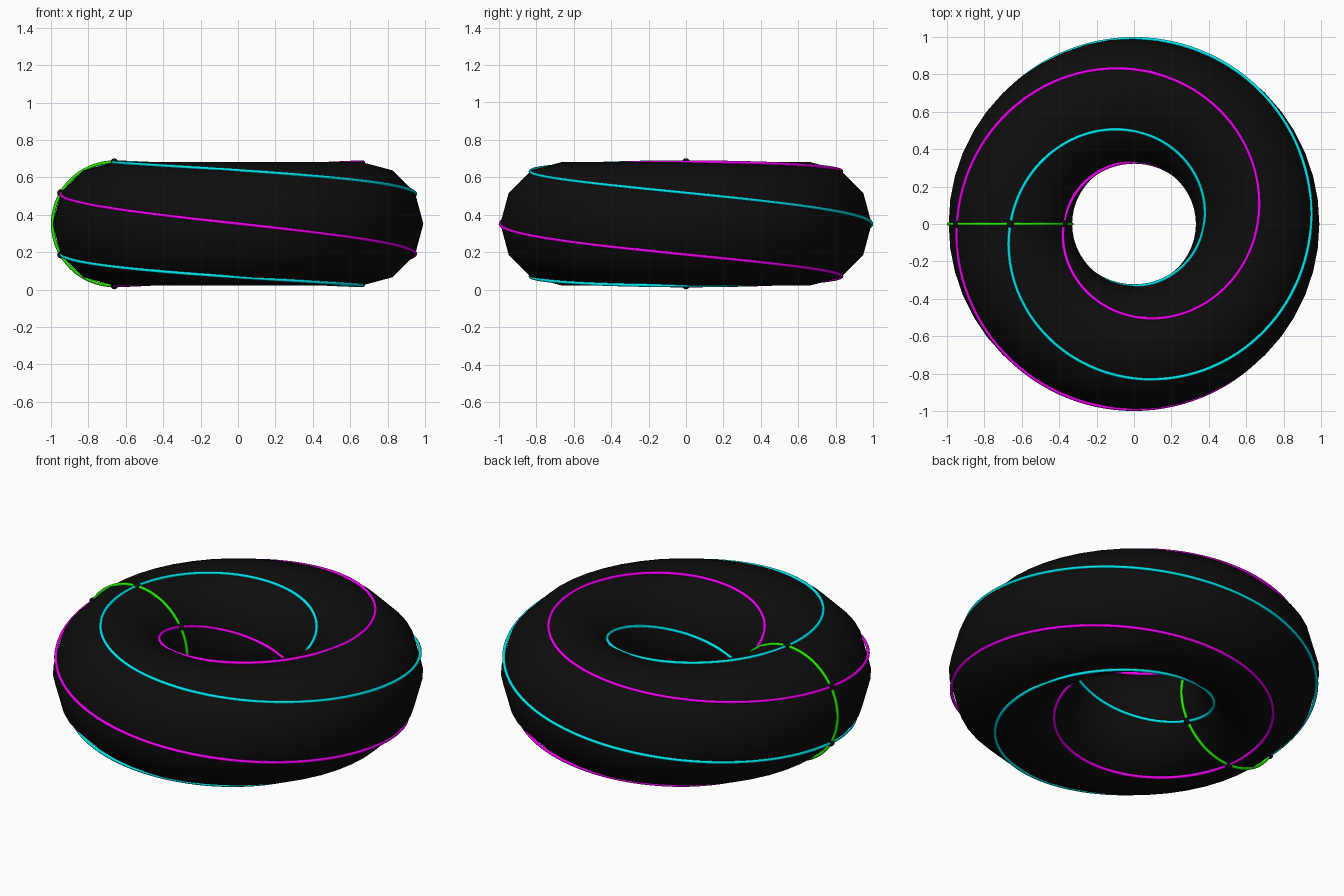
import bpy
from math import sin, cos, pi, radians

if "Cube" in bpy.data.objects:
    bpy.data.objects.remove(bpy.data.objects["Cube"])

R, r, ZC = 0.661, 0.330, 0.352   # ring radius, tube radius, centre height


def material(name, color):
    m = bpy.data.materials.new(name)
    m.diffuse_color = color
    m.use_nodes = True
    m.node_tree.nodes["Principled BSDF"].inputs["Base Color"].default_value = m.diffuse_color
    return m


black = material("black", (0.004, 0.004, 0.004, 1))
cyan = material("cyan", (0.0, 0.8, 0.85, 1))
magenta = material("magenta", (0.85, 0.0, 0.85, 1))
green = material("green", (0.02, 0.8, 0.0, 1))


def on_ring(phi, v):
    d = R + r * cos(v)
    return (d * cos(phi), d * sin(phi), ZC + r * sin(v))


def wire(name, points, radius, mat, closed=True):
    cu = bpy.data.curves.new(name, 'CURVE')
    cu.dimensions = '3D'
    cu.bevel_depth = radius
    cu.bevel_resolution = 2
    cu.use_fill_caps = True
    sp = cu.splines.new('POLY')
    sp.points.add(len(points) - 1)
    for p, co in zip(sp.points, points):
        p.co = (*co, 1)
    sp.use_cyclic_u = closed
    sp.use_smooth = True
    cu.materials.append(mat)
    ob = bpy.data.objects.new(name, cu)
    bpy.context.collection.objects.link(ob)


# Black ring body
bpy.ops.mesh.primitive_torus_add(major_segments=48, minor_segments=12,
                                 major_radius=R, minor_radius=r, location=(0, 0, ZC))
body = bpy.context.object
body.name = "ring_body"
body.data.materials.append(black)
bpy.ops.object.shade_smooth()


# Two spiral wires: three turns round the ring, one turn round the tube
def spiral(name, start, mat):
    n = 360
    wire(name, [on_ring(pi + 6 * pi * i / n, radians(start) - 2 * pi * i / n)
                for i in range(n)], 0.009, mat)


spiral("cyan_spiral", 90, cyan)
spiral("magenta_spiral", 30, magenta)

# Green hoop round the tube
wire("green_hoop", [on_ring(pi, 2 * pi * i / 72) for i in range(72)], 0.009, green)

# Small black beads where the hoop meets the spirals
for i in range(6):
    bpy.ops.mesh.primitive_uv_sphere_add(segments=16, ring_count=8, radius=0.02,
                                         location=on_ring(pi, radians(30 + 60 * i)))
    bead = bpy.context.object
    bead.name = f"crossing_bead_{i + 1}"
    bead.data.materials.append(black)
    bpy.ops.object.shade_smooth()
